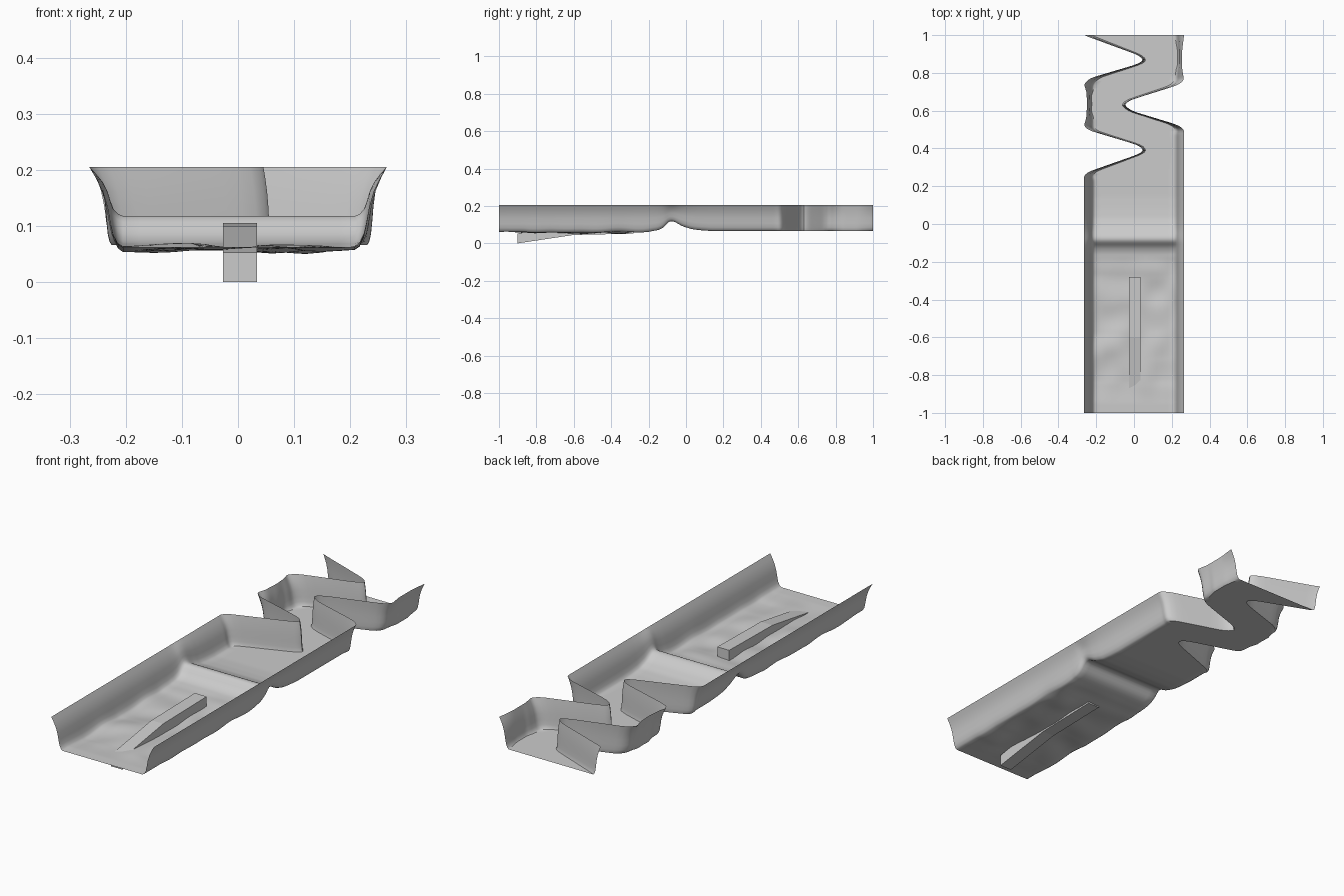
import bpy, bmesh
from mathutils import Vector, noise

if "Cube" in bpy.data.objects:
    bpy.data.objects.remove(bpy.data.objects["Cube"])


def interp(points, y):
    """Piecewise linear lookup in a list of (y, value)."""
    if y <= points[0][0]:
        return points[0][1]
    for (a, va), (b, vb) in zip(points, points[1:]):
        if y <= b:
            return va + (vb - va) * (y - a) / (b - a)
    return points[-1][1]


def soft(points, y):
    """Lookup with slightly rounded corners."""
    return sum(interp(points, y + d) for d in (-0.008, 0, 0.008)) / 3


def finish(name, bm):
    bmesh.ops.recalc_face_normals(bm, faces=bm.faces)
    mesh = bpy.data.meshes.new(name)
    bm.to_mesh(mesh)
    bm.free()
    ob = bpy.data.objects.new(name, mesh)
    bpy.context.collection.objects.link(ob)
    return ob


# Plan outlines of the wall rims (y, x) and the floor profile (y, z)
LEFT = [(-1, -.265), (.255, -.265), (.275, -.245), (.37, .025), (.39, .052), (.418, .02),
        (.497, -.243), (.52, -.265), (.56, -.253), (.635, -.248), (.70, -.252), (.74, -.265),
        (.772, -.233), (.847, .02), (.868, .052), (.895, .02), (.968, -.18), (1, -.267)]
RIGHT = [(-1, .265), (.50, .265), (.524, .233), (.598, -.01), (.63, -.053), (.656, -.02),
         (.735, .233), (.762, .265), (.82, .255), (.92, .255), (1, .265)]
FLOOR = [(-1, .062), (-.2, .064), (-.15, .07), (-.12, .084), (-.09, .118), (-.065, .118),
         (-.02, .092), (.03, .076), (.08, .07), (.14, .066), (1, .066)]
# Sideways reach of the walls from rim to floor
REACH_L = [(-1, .06), (.24, .06), (.28, .035), (.39, .015), (.49, .035), (.52, .055), (.6, .025),
           (.68, .025), (.74, .055), (.87, .015), (1, .04)]
REACH_R = [(-1, .058), (.48, .055), (.52, .035), (.63, .015), (.74, .04), (.765, .05),
           (.84, .025), (.92, .025), (1, .05)]
# Wall section: (share of reach, share of height)
WALL = [(0, 1), (.2, .86), (.4, .69), (.54, .5), (.63, .3), (.72, .14), (.85, .04)]
RIM, COLS = .205, 14


def row(y):
    l, r, z0 = soft(LEFT, y), soft(RIGHT, y), soft(FLOOR, y)
    rl, rr = soft(REACH_L, y), soft(REACH_R, y)
    fade = max(0, min(1, (y + .95) / .12, (-.17 - y) / .1))

    def bumpy(x, z):
        n = noise.noise(Vector((x * 8, y * 7, 3.1)))
        return z + fade * (.014 * n - .004) * (1 - min(1, (z - z0) / .08))

    pts = [(l + rl * t, z0 + (RIM - z0) * h) for t, h in WALL]
    a, b = l + rl, r - rr
    pts += [(a + (b - a) * i / COLS, z0) for i in range(COLS + 1)]
    pts += [(r - rr * t, z0 + (RIM - z0) * h) for t, h in reversed(WALL)]
    return [(x, y, bumpy(x, z)) for x, z in pts]


# Open channel: lofted cross sections
bm = bmesh.new()
STEPS = 200
rows = [[bm.verts.new(p) for p in row(-1 + 2 * j / STEPS)] for j in range(STEPS + 1)]
for r0, r1 in zip(rows, rows[1:]):
    for i in range(len(r0) - 1):
        bm.faces.new((r0[i], r0[i + 1], r1[i + 1], r1[i]))
channel = finish("winding_channel", bm)
bpy.context.view_layer.objects.active = channel
channel.select_set(True)
bpy.ops.object.shade_smooth_by_angle(angle=.7)

# Bent ramp bar poking through the floor
bm = bmesh.new()
side = [(-.9, 0), (-.6, .045), (-.28, .052), (-.28, .105), (-.6, .1), (-.9, .053)]
a, b = [[bm.verts.new((x, y, z)) for y, z in side] for x in (-.027, .034)]
n = len(side)
for i in range(n):
    k = (i + 1) % n
    bm.faces.new((a[i], a[k], b[k], b[i]))
for s in (a, b):
    bm.faces.new((s[0], s[1], s[4], s[5]))
    bm.faces.new((s[1], s[2], s[3], s[4]))
finish("ramp_bar", bm)
